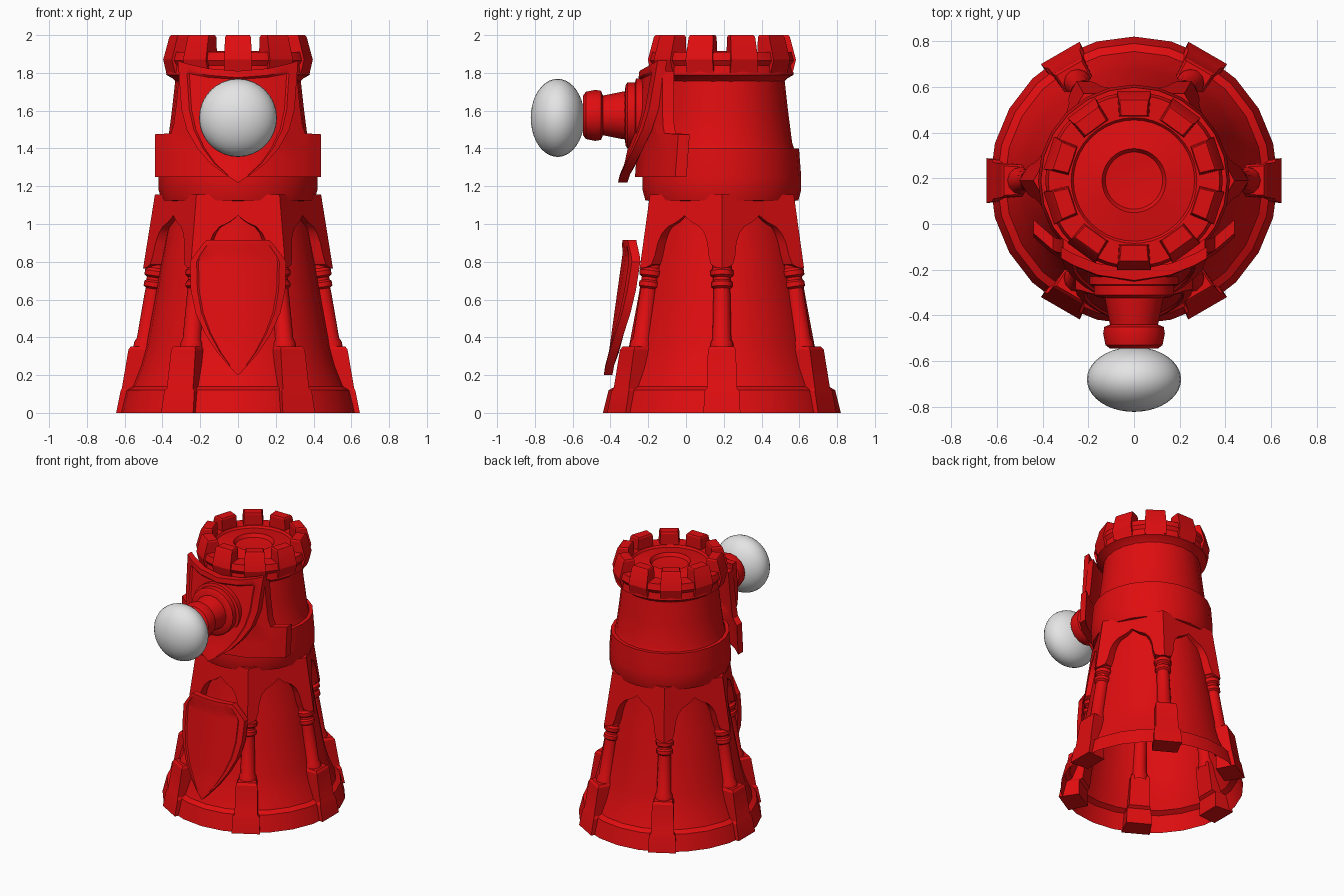
import bpy, bmesh, math
from mathutils import Vector, Matrix

if "Cube" in bpy.data.objects:
    bpy.data.objects.remove(bpy.data.objects["Cube"])

CY = 0.19  # tower axis position along y


def material(name, col):
    m = bpy.data.materials.new(name)
    m.diffuse_color = (*col, 1)
    m.use_nodes = True
    m.node_tree.nodes["Principled BSDF"].inputs["Base Color"].default_value = m.diffuse_color
    return m


RED = material("glossy_red", (0.74, 0.004, 0.005))
WHITE = material("pale_grey", (0.78, 0.78, 0.78))


def finish(name, bm, mat=RED, angle=35, recalc=True):
    if recalc:
        bmesh.ops.recalc_face_normals(bm, faces=bm.faces)
    me = bpy.data.meshes.new(name)
    bm.to_mesh(me)
    bm.free()
    ob = bpy.data.objects.new(name, me)
    bpy.context.collection.objects.link(ob)
    me.materials.append(mat)
    bpy.ops.object.select_all(action='DESELECT')
    ob.select_set(True)
    bpy.context.view_layer.objects.active = ob
    bpy.ops.object.shade_smooth_by_angle(angle=math.radians(angle))
    return ob


def lathe(name, profile, n, matrix):
    """Revolve (radius, height) points around z, then place with matrix."""
    bm = bmesh.new()
    rings = []
    for r, z in profile:
        if r == 0:
            rings.append([bm.verts.new(matrix @ Vector((0, 0, z)))] * n)
        else:
            rings.append([bm.verts.new(matrix @ Vector((
                r * math.cos(math.tau * i / n), r * math.sin(math.tau * i / n), z)))
                for i in range(n)])
    for a, b in zip(rings, rings[1:]):
        for i in range(n):
            j = (i + 1) % n
            vs = list(dict.fromkeys([a[i], a[j], b[j], b[i]]))
            bm.faces.new(vs)
    return finish(name, bm)


def radial_block(name, angle, levels):
    """Block on the tower wall from levels (inner r, outer r, half width, z)."""
    bm = bmesh.new()
    m = Matrix.Translation((0, CY, 0)) @ Matrix.Rotation(angle, 4, 'Z')
    rows = [[bm.verts.new(m @ Vector(p)) for p in
             ((r0, -w * 0.9, z), (r1, -w, z), (r1, w, z), (r0, w * 0.9, z))]
            for r0, r1, w, z in levels]
    for a, b in zip(rows, rows[1:]):
        for i in range(4):
            j = (i + 1) % 4
            bm.faces.new((a[i], a[j], b[j], b[i]))
    bm.faces.new(rows[0])
    bm.faces.new(rows[-1])
    return finish(name, bm, angle=25)


def curved_plate(name, rows, depth, bend, thick, rim=0.0):
    """Bent plate from rows (z, half width, corner lift); rim sinks the middle."""
    cols = [-1, -0.86, -0.82, -0.5, 0, 0.5, 0.82, 0.86, 1]
    bm = bmesh.new()
    grid = []
    for k, (z, w, lift) in enumerate(rows):
        line = []
        for s in cols:
            x = s * w
            sunk = rim if abs(s) < 0.84 and 1 < k < len(rows) - 2 else 0
            line.append(bm.verts.new((x, depth(z) + bend * x * x + sunk, z + lift * s * s)))
        grid.append(line)
    for a, b in zip(grid, grid[1:]):
        for i in range(len(cols) - 1):
            bm.faces.new((a[i], b[i], b[i + 1], a[i + 1]))
    ext = bmesh.ops.extrude_face_region(bm, geom=bm.faces[:], use_keep_orig=True)
    bmesh.ops.translate(bm, vec=(0, thick, 0),
                        verts=[v for v in ext['geom'] if isinstance(v, bmesh.types.BMVert)])
    return finish(name, bm)


AXIS = Matrix.Translation((0, CY, 0))

# Tower shell, open at the bottom
lathe("tower_body", [(.63, 0), (.60, .12), (.565, .14), (.52, .25), (.49, .36), (.445, .6),
                     (.41, .8), (.375, 1.0), (.365, 1.12), (.405, 1.125), (.42, 1.18),
                     (.42, 1.25), (.408, 1.40), (.382, 1.40), (.372, 1.43), (.35, 1.6),
                     (.33, 1.78)], 24, AXIS)

# Crown with its floor and central dish
lathe("crown", [(.325, 1.75), (.345, 1.77), (.38, 1.79), (.372, 1.84), (.388, 1.865), (.375, 1.91),
                (.275, 1.91), (.265, 1.895), (.20, 1.905), (.14, 1.915), (.125, 1.89),
                (0, 1.88)], 40, AXIS)
for i in range(10):
    a = -math.pi / 2 + math.tau * i / 10
    radial_block("merlon", a, [(.28, .375, .075, 1.80), (.28, .392, .075, 1.87),
                               (.28, .36, .068, 1.99), (.285, .352, .062, 2.0)])

# Six buttress blocks with leaning columns
for i in range(6):
    a = math.tau * i / 6
    radial_block("buttress", a, [(.50, .645, .098, 0), (.50, .622, .092, .115),
                                 (.48, .615, .08, .13), (.45, .58, .074, .335),
                                 (.45, .568, .064, .352)])
    lean = Matrix.Rotation(-math.atan(0.065 / 0.43), 4, 'Y')
    place = AXIS @ Matrix.Rotation(a, 4, 'Z') @ Matrix.Translation((.495, 0, .33)) @ lean
    lathe("column", [(.062, 0), (.06, .04), (.05, .06), (.045, .30), (.043, .33), (.056, .34),
                     (.056, .365), (.046, .375), (.046, .39), (.06, .40), (.062, .425),
                     (.05, .44), (.05, .47)], 12, place)

# Hexagonal arcade: one pointed arch panel on each side
ARCH = [(1, .765), (.86, .77), (.73, .785), (.67, .83), (.63, .90), (.55, .95), (.42, .985),
        (.2, 1.01), (.08, 1.03), (0, 1.045)]
ARCH = [(-u, z) for u, z in ARCH] + [(u, z) for u, z in reversed(ARCH[:-1])]
bm = bmesh.new()
for i in range(6):
    rot = Matrix.Rotation(math.tau * i / 6 + math.pi / 6, 4, 'Z')
    pts = []
    for u, zb in ARCH:
        col = []
        for z in (zb, 1.155):
            r = 0.44 + (1.155 - z) * 0.16
            col.append(bm.verts.new(rot @ Vector((r * math.cos(math.pi / 6), u * r / 2, z))))
        pts.append(col)
    for p, q in zip(pts, pts[1:]):
        bm.faces.new((p[0], q[0], q[1], p[1]))
bmesh.ops.remove_doubles(bm, verts=bm.verts, dist=0.0005)
ext = bmesh.ops.extrude_face_region(bm, geom=bm.faces[:], use_keep_orig=True)
for v in ext['geom']:
    if isinstance(v, bmesh.types.BMVert):
        v.co.x *= 0.84
        v.co.y *= 0.84
bmesh.ops.translate(bm, vec=(0, CY, 0), verts=bm.verts)
finish("arcade", bm)

# Winged backing plate around the front of the drum
curved_plate("wing_plate", [(1.80, .31, .01), (1.65, .325, 0), (1.53, .34, 0), (1.48, .355, 0),
                            (1.475, .44, 0), (1.36, .44, 0), (1.25, .44, 0)],
             lambda z: -0.27 + 0.04 * (z - 1.25) / 0.55, 1.1, .06)

# Face shield carrying the nose
curved_plate("face_shield", [(1.81, .32, .055), (1.775, .315, .05), (1.765, .314, .045),
                             (1.6, .30, .01), (1.5, .272, 0), (1.4, .215, 0), (1.32, .145, 0),
                             (1.26, .065, 0), (1.22, .004, 0)],
             lambda z: -0.245 - 0.115 * ((1.83 - z) / 0.61) ** 1.2, 0.95, .05, .012)

# Lower shield leaning on the wall
curved_plate("lower_shield", [(.915, .165, 0), (.89, .19, 0), (.85, .235, -.02), (.80, .255, 0),
                              (.65, .25, 0), (.53, .225, 0), (.42, .175, 0), (.32, .11, 0),
                              (.25, .05, 0), (.20, .004, 0)],
             lambda z: -0.335 - 0.10 * (0.92 - z) / 0.72, 1.0, .045, .01)

# Nose socket: stepped collar, cone and end ring
front = Matrix.Translation((0, 0, 1.575)) @ Matrix.Rotation(math.pi / 2, 4, 'X')
lathe("nose_collar", [(.195, .20), (.195, .265), (.175, .27), (.175, .31), (.16, .32),
                      (.12, .325)], 24, front)
lathe("nose_socket", [(.13, .30), (.125, .34), (.105, .44), (.13, .45), (.135, .48),
                      (.125, .53), (.105, .545), (0, .545)], 16, front)

# Flattened round nose ball
bm = bmesh.new()
bmesh.ops.create_uvsphere(bm, u_segments=32, v_segments=20, radius=1)
bmesh.ops.transform(bm, verts=bm.verts, matrix=Matrix.Translation((0, -.68, 1.562))
                    @ Matrix.Diagonal((.206, .142, .207, 1)) @ Matrix.Rotation(math.pi / 2, 4, 'X'))
finish("nose_ball", bm, WHITE, 60)
